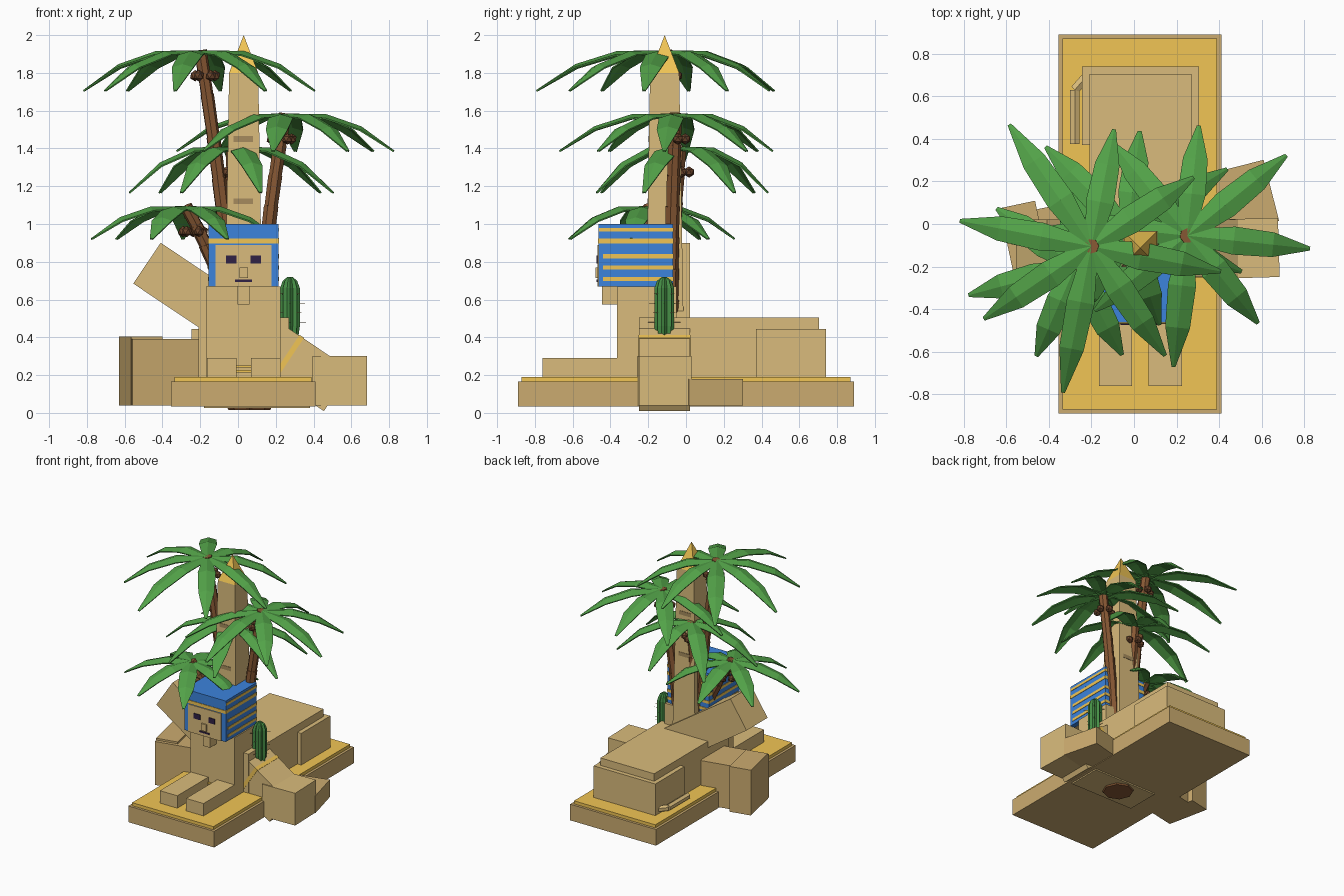
import bpy, bmesh, math
from mathutils import Vector, Matrix

if "Cube" in bpy.data.objects:
    bpy.data.objects.remove(bpy.data.objects["Cube"])


def material(name, r, g, b):
    m = bpy.data.materials.new(name)
    m.diffuse_color = (r, g, b, 1)
    m.use_nodes = True
    m.node_tree.nodes["Principled BSDF"].inputs["Base Color"].default_value = m.diffuse_color
    return m


STONE = material("sandstone", .70, .50, .20)
SHADE = material("worn_stone", .60, .41, .16)
GOLD = material("gold", .88, .56, .09)
BLUE = material("blue_cloth", .045, .23, .72)
DARK = material("dark_paint", .03, .015, .06)
GREEN = material("leaf", .085, .36, .065)
CACTUS = material("cactus_green", .06, .27, .06)
BARK = material("bark", .25, .10, .035)
MARK = material("carving", .38, .26, .11)
NUT = material("coconut", .15, .06, .025)


def finish(name, bm, mat):
    bmesh.ops.recalc_face_normals(bm, faces=bm.faces[:])
    me = bpy.data.meshes.new(name)
    bm.to_mesh(me)
    bm.free()
    me.materials.append(mat)
    ob = bpy.data.objects.new(name, me)
    bpy.context.collection.objects.link(ob)
    return ob


def block(name, x, y, z, mat, ry=0, rz=0):
    """Box given by its extents, turned about its own centre."""
    c = Vector((sum(x) / 2, sum(y) / 2, sum(z) / 2))
    bm = bmesh.new()
    bmesh.ops.create_cube(bm, size=1)
    bm.transform(Matrix.Diagonal((x[1] - x[0], y[1] - y[0], z[1] - z[0], 1)))
    ob = finish(name, bm, mat)
    ob.location, ob.rotation_euler = c, (0, ry, rz)
    return ob


def tube(name, pts, radii, sides, mat, flare=1.0):
    """Stacked straight segments along a path; flare widens each segment's top."""
    bm = bmesh.new()
    for i in range(len(pts) - 1):
        a, b = Vector(pts[i]), Vector(pts[i + 1])
        d = b - a
        rot = d.to_track_quat('Z', 'Y').to_matrix().to_4x4()
        bmesh.ops.create_cone(bm, cap_ends=True, segments=sides, radius1=radii[i],
                              radius2=radii[i + 1] * flare, depth=d.length,
                              matrix=Matrix.Translation((a + b) / 2) @ rot)
    return finish(name, bm, mat)


CX = .03  # centre line of the statue

# Stepped base with rubble and roots underneath
block("plinth", (-.355, .41), (-.89, .89), (.035, .165), SHADE)
block("plinth_top", (-.335, .39), (-.87, .87), (.16, .19), GOLD)
block("rubble_slab", (-.18, .38), (-.25, .02), (.025, .05), STONE)
tube("root_disc", [(.06, -.11, .015), (.06, -.11, .05)], [.11, .13], 8, BARK)

# Reclining body, haunches and paws
block("body", (-.21, .27), (-.25, .705), (.19, .505), STONE)
block("haunches", (-.245, .305), (.37, .74), (.19, .445), STONE)
block("chest", (-.17, .225), (-.365, -.05), (.19, .67), STONE)
for s, side in ((-1, "left"), (1, "right")):
    c = CX + s * .117
    block(f"{side}_paw", (c - .078, c + .078), (-.76, -.3), (.19, .29), STONE)
    e = CX + s * .065
    block(f"{side}_eye", (e - .028, e + .028), (-.474, -.46), (.79, .832), DARK)
for z in (.215, .24):
    block("chest_band", (-.01, .07), (-.375, -.36), (z, z + .012), GOLD)
tube("tail", [(-.23, .685, .22), (-.278, .63, .22), (-.278, .375, .22)], [.025] * 3, 6, STONE)

# Head with striped headcloth
block("headcloth", (-.155, .215), (-.463, -.07), (.67, 1.0), BLUE)
block("face", (-.118, .178), (-.469, -.40), (.668, .89), STONE)
block("nose", (CX - .022, CX + .022), (-.48, -.46), (.715, .77), STONE)
block("mouth", (CX - .045, CX + .045), (-.474, -.46), (.693, .705), DARK)
block("beard", (CX - .032, CX + .032), (-.445, -.36), (.575, .67), STONE)
block("brow_stripe", (-.158, .218), (-.467, -.067), (.897, .922), GOLD)
block("upper_stripe", (-.158, .218), (-.46, -.067), (.96, .98), GOLD)
for z in (.70, .76, .82):
    block("side_stripe", (-.158, .218), (-.44, -.067), (z - .002, z + .02), GOLD)

# Standing obelisk with gilded tip and carved marks
R2 = math.sqrt(2)


def square_taper(name, z0, z1, h0, h1, mat):
    bm = bmesh.new()
    bmesh.ops.create_cone(bm, cap_ends=True, segments=4, radius1=h0 * R2, radius2=h1 * R2, depth=z1 - z0,
                          matrix=Matrix.Translation((CX, -.113, (z0 + z1) / 2)) @ Matrix.Rotation(math.pi / 4, 4, 'Z'))
    return finish(name, bm, mat)


square_taper("obelisk", .19, 1.80, .105, .077, STONE)
square_taper("obelisk_tip", 1.80, 2.0, .077, 0, GOLD)
for z in (1.12, 1.45):
    h = .105 - .028 * (z - .19) / 1.61
    block("carved_mark", (CX - .055, CX + .05), (-.113 - h - .003, -.113 + h + .003), (z - .015, z + .015), MARK)

# Fallen column leaning across the base, with a gold band
TILT = math.atan2(.556, .831)
c, along = Vector((.0225, -.115, .455)), Vector((.831, 0, -.556))
block("fallen_column", (c.x - .607, c.x + .607), (-.248, .02), (c.z - .13, c.z + .13), STONE, ry=TILT)
b = c + along * .29
block("column_band", (b.x - .014, b.x + .014), (-.252, .024), (b.z - .134, b.z + .134), GOLD, ry=TILT)

# Broken stone blocks on each side
block("left_block", (-.595, -.18), (-.22, .08), (.04, .39), SHADE, rz=.21)
block("left_block_end", (-.6, -.43), (-.22, .095), (.04, .405), SHADE, rz=.21)
block("right_block", (.39, .68), (-.253, .025), (.04, .30), STONE, rz=.03)
block("low_right_block", (.32, .65), (-.03, .265), (.04, .18), SHADE, rz=.25)


def frond(bm, centre, ang, length, drop):
    """Drooping pointed leaf: ridge line with lowered edges."""
    u = Vector((math.cos(ang), math.sin(ang), 0))
    v = Vector((-u.y, u.x, 0))
    rows = []
    for r, z, w in ((.0, 0, .032), (.38, -.02, .066), (.70, -.35, .058), (1, -1, .009)):
        p = centre + u * r * length + Vector((0, 0, z * drop))
        low = Vector((0, 0, -.3 * w))
        rows.append([bm.verts.new(q) for q in (p - v * w + low, p, p + v * w + low)])
    for a, d in zip(rows, rows[1:]):
        for i in (0, 1):
            bm.faces.new((a[i], a[i + 1], d[i + 1], d[i]))


def palm(tag, base, bend, top, start, drop, lengths):
    base, bend, top = Vector(base), Vector(bend), Vector(top)
    n, leaves = 9, len(lengths)
    pts = [base * (1 - t) ** 2 + bend * 2 * t * (1 - t) + top * t * t for t in (i / n for i in range(n + 1))]
    tube(f"{tag}_trunk", pts, [.044 - .012 * i / n for i in range(n + 1)], 7, BARK, flare=1.1)
    bm = bmesh.new()
    for i, length in enumerate(lengths):
        frond(bm, top, math.radians(start) + math.tau * i / leaves, length, drop)
    ob = finish(f"{tag}_fronds", bm, GREEN)
    mod = ob.modifiers.new("thickness", 'SOLIDIFY')
    mod.thickness = .008
    # Coconuts around the trunk below the crown
    bm = bmesh.new()
    hub = top.lerp(pts[-2], .7)
    hub.z = top.z - .135
    for i in range(5):
        a = math.tau * i / 5 + .3
        bmesh.ops.create_icosphere(bm, subdivisions=1, radius=.03, matrix=Matrix.Translation(
            hub + Vector((.055 * math.cos(a), .055 * math.sin(a), 0))))
    finish(f"{tag}_coconuts", bm, NUT)


palm("tall_palm", (0, -.09, .1), (-.03, -.09, .85), (-.2, -.105, 1.92), 79, .21,
     (.56, .69, .63, .61, .70, .62, .62, .58))
palm("right_palm", (.10, -.085, .1), (.12, -.085, .85), (.25, -.055, 1.585), 39, .195,
     (.6, .52, .56, .58, .56, .62, .53, .58))
palm("middle_palm", (.0, -.09, .1), (-.02, -.09, .75), (-.03, -.03, 1.41), 83, .24,
     (.47, .55, .55, .5, .47, .57, .55))
palm("short_palm", (.08, -.1, .1), (-.03, -.1, .65), (-.275, -.2, 1.095), 195, .17,
     (.52, .46, .47, .50, .49, .46, .46))

# Ribbed cactus with spines
bm = bmesh.new()
prev = None
for z, r in ((.40, .042), (.46, .05), (.66, .05), (.70, .036), (.72, .012)):
    ring = [bm.verts.new((.275 + r * k * math.cos(a), -.115 + r * k * math.sin(a), z))
            for a, k in ((math.tau * i / 16, .78 if i % 2 else 1.05) for i in range(16))]
    if prev:
        for i in range(16):
            bm.faces.new((prev[i], prev[(i + 1) % 16], ring[(i + 1) % 16], ring[i]))
    else:
        bm.faces.new(ring)
    prev = ring
bm.faces.new(prev)
finish("cactus", bm, CACTUS)
bm = bmesh.new()
for j, z in enumerate((.48, .53, .58, .63)):
    for i in range(4):
        a = math.tau * (2 * i + j % 2) / 8
        d = Vector((math.cos(a), math.sin(a), 0))
        bmesh.ops.create_cone(bm, cap_ends=True, segments=4, radius1=.003, radius2=0, depth=.045,
                              matrix=Matrix.Translation(Vector((.275, -.115, z)) + d * .065)
                              @ d.to_track_quat('Z', 'Y').to_matrix().to_4x4())
finish("cactus_spines", bm, MARK)
